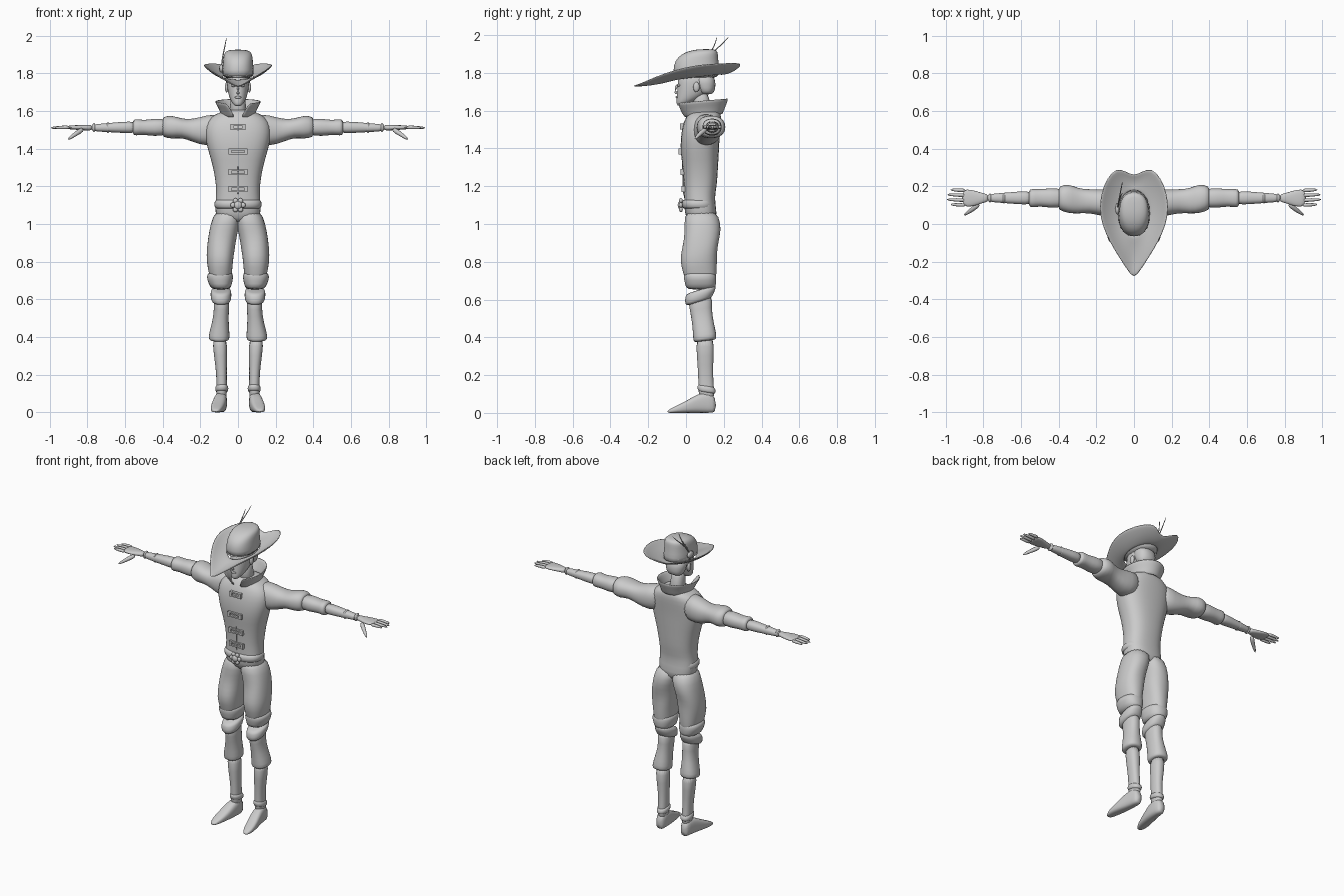
import bpy, bmesh, math
from mathutils import Vector

# Remove the default cube only
default_cube = bpy.data.objects.get("Cube")
if default_cube:
    bpy.data.objects.remove(default_cube, do_unlink=True)

# One plain grey for the whole figure
clay = bpy.data.materials.new("clay grey")
clay.use_nodes = True
GREY = (0.6, 0.6, 0.6, 1)
clay.diffuse_color = GREY
clay.node_tree.nodes["Principled BSDF"].inputs["Base Color"].default_value = GREY


def finish(name, bm, mirror=False, subdivide=1, thickness=0, smooth=True):
    """Turn a bmesh into an object with the shared material and modifiers."""
    bmesh.ops.recalc_face_normals(bm, faces=bm.faces)
    for face in bm.faces:
        face.smooth = smooth
    mesh = bpy.data.meshes.new(name)
    bm.to_mesh(mesh)
    bm.free()
    mesh.materials.append(clay)
    obj = bpy.data.objects.new(name, mesh)
    bpy.context.collection.objects.link(obj)
    if mirror:
        obj.modifiers.new("Mirror", "MIRROR").use_mirror_merge = False
    if thickness:
        solid = obj.modifiers.new("Solidify", "SOLIDIFY")
        solid.thickness = thickness
        solid.offset = 0
    if subdivide:
        sub = obj.modifiers.new("Subdivision", "SUBSURF")
        sub.levels = sub.render_levels = subdivide
    return obj


def skin_rows(bm, rows, closed=True):
    """Join successive rows of points with quads."""
    rows = [[bm.verts.new(p) for p in row] for row in rows]
    count = len(rows[0])
    for low, high in zip(rows, rows[1:]):
        for i in range(count if closed else count - 1):
            j = (i + 1) % count
            bm.faces.new((low[i], low[j], high[j], high[i]))
    return rows


def loft(name, rings, axis="z", mirror=False, power=2.3, tilt=0, ripple=0, sides=20):
    """Skin rounded sections; a ring is (position, a_min, a_max, b_min, b_max)."""
    bm = bmesh.new()
    rows = []
    for k, (t, a0, a1, b0, b1) in enumerate(rings):
        row = []
        for i in range(sides):
            angle = math.tau * i / sides
            c, s = math.cos(angle), math.sin(angle)
            wave = 1 + ripple * math.sin(3 * angle + 2 * k)
            a = (a0 + a1) / 2 + (a1 - a0) / 2 * wave * math.copysign(abs(c) ** (2 / power), c)
            b = (b0 + b1) / 2 + (b1 - b0) / 2 * wave * math.copysign(abs(s) ** (2 / power), s)
            shift = t + tilt * (b - (b0 + b1) / 2)
            row.append({"z": (a, b, shift), "x": (shift, a, b), "y": (a, shift, b)}[axis])
        rows.append(row)
    rows = skin_rows(bm, rows)
    bm.faces.new(rows[0])
    bm.faces.new(rows[-1])
    return finish(name, bm, mirror)


def column(name, rings, **options):
    """Vertical loft centred on x = 0; a ring is (z, half_width, y_min, y_max)."""
    return loft(name, [(z, -w, w, y0, y1) for z, w, y0, y1 in rings], **options)


def blob(name, centre, size, mirror=False):
    bm = bmesh.new()
    bmesh.ops.create_uvsphere(bm, u_segments=12, v_segments=8, radius=1)
    bmesh.ops.scale(bm, vec=size, verts=bm.verts)
    bmesh.ops.translate(bm, vec=centre, verts=bm.verts)
    return finish(name, bm, mirror, subdivide=0)


def box(name, centre, size):
    bm = bmesh.new()
    bmesh.ops.create_cube(bm, size=1)
    bmesh.ops.scale(bm, vec=size, verts=bm.verts)
    bmesh.ops.translate(bm, vec=centre, verts=bm.verts)
    return finish(name, bm, subdivide=0, smooth=False)


def tube(name, points, radii, mirror=False, sides=8):
    """Tapered tube through a few points."""
    bm = bmesh.new()
    points = [Vector(p) for p in points]
    rows = []
    for i, (p, r) in enumerate(zip(points, radii)):
        along = points[min(i + 1, len(points) - 1)] - points[max(i - 1, 0)]
        turn = along.to_track_quat("Z", "Y")
        rows.append([p + turn @ Vector((r * math.cos(math.tau * k / sides),
                                        r * math.sin(math.tau * k / sides), 0))
                     for k in range(sides)])
    rows = skin_rows(bm, rows)
    bm.faces.new(rows[0])
    bm.faces.new(rows[-1])
    return finish(name, bm, mirror)


# Jacket body
column("jacket", [
    (1.0, .1, .01, .16), (1.06, .125, -.01, .165), (1.14, .118, -.01, .15),
    (1.2, .116, -.012, .165), (1.3, .132, -.018, .17), (1.38, .157, -.03, .175),
    (1.45, .175, -.03, .178), (1.52, .18, -.02, .185), (1.57, .15, 0, .188),
    (1.595, .09, .02, .18), (1.61, .05, .04, .15)], power=2.5)

# Belt with a rosette buckle
column("belt", [(1.08, .115, -.01, .15), (1.085, .127, -.024, .158),
                (1.125, .127, -.024, .155), (1.13, .115, -.01, .145)], power=2.4)
blob("buckle_centre", (0, -.03, 1.1), (.022, .014, .022))
for i in range(6):
    a = math.tau * i / 6
    blob(f"buckle_petal_{i}", (.027 * math.cos(a), -.027, 1.1 + .027 * math.sin(a)),
         (.014, .01, .014))

# Front seam and clasps
tube("front_seam", [(0, -.012, 1.14), (0, -.017, 1.28), (0, -.029, 1.4), (0, -.013, 1.55)],
     [.004] * 4)
for i, (z, y, half) in enumerate([(1.185, -.013, .042), (1.275, -.019, .042),
                                  (1.385, -.031, .042), (1.515, -.022, .032)]):
    for side in (-1, 1):
        box(f"clasp_{i}_bar_{side}", (0, y, z + side * .011), (2 * half, .018, .009))
        box(f"clasp_{i}_end_{side}", (side * half, y, z), (.016, .02, .032))

# Flared collar, open at the front
bm = bmesh.new()
rows = []
for k in range(4):
    v = k / 3
    gap = .2 + .35 * v
    row = []
    for i in range(25):
        a = -math.pi / 2 + gap + (math.tau - 2 * gap) * i / 24
        back = (1 + math.sin(a)) / 2
        row.append(((.085 + .035 * v ** 1.5) * math.cos(a),
                    .09 - .012 * v + (.098 + .045 * v) * math.sin(a),
                    1.565 + .015 * back + v * (.075 + .01 * back)))
    rows.append(row)
skin_rows(bm, rows, closed=False)
finish("collar", bm, thickness=.01)

# Arms: puffed sleeve, lower sleeve, forearm, wrist bands and hand
loft("upper_sleeve", [
    (.08, .03, .18, 1.43, 1.59), (.17, .04, .185, 1.41, 1.578), (.24, .06, .185, 1.435, 1.555),
    (.3, .055, .19, 1.46, 1.56), (.35, .055, .215, 1.45, 1.578), (.4, .075, .2, 1.46, 1.57),
    (.4, .09, .18, 1.48, 1.55)], axis="x", mirror=True, ripple=.02)
loft("lower_sleeve", [
    (.36, .085, .19, 1.47, 1.56), (.45, .085, .19, 1.465, 1.56), (.5, .095, .185, 1.475, 1.55),
    (.545, .085, .187, 1.468, 1.56), (.56, .095, .18, 1.475, 1.55)], axis="x", mirror=True)
loft("forearm", [
    (.53, .1, .178, 1.478, 1.548), (.62, .105, .172, 1.484, 1.542), (.7, .112, .165, 1.488, 1.535),
    (.79, .118, .158, 1.493, 1.528)], axis="x", mirror=True)
for x, r in ((.69, .031), (.765, .026)):
    loft(f"wrist_band_{x}", [
        (x - .01, .138 - r, .138 + r, 1.512 - r, 1.512 + r),
        (x + .01, .138 - r, .138 + r, 1.512 - r, 1.512 + r)], axis="x", mirror=True)
loft("palm", [
    (.77, .118, .158, 1.495, 1.527), (.81, .11, .165, 1.497, 1.526), (.86, .09, .183, 1.5, 1.525),
    (.915, .092, .187, 1.504, 1.522)], axis="x", mirror=True)
for i, tip in enumerate((.975, .998, .995, .975)):
    y = .1 + .026 * i
    tube(f"finger_{i}", [(.89, y, 1.513), (.94, y + .002, 1.513), (tip, y + .004, 1.51)],
         [.012, .01, .006], mirror=True)
tube("thumb", [(.82, .11, 1.505), (.86, .075, 1.48), (.905, .045, 1.447)],
     [.017, .013, .007], mirror=True)

# Breeches and their flared cuffs
loft("breeches", [
    (1.08, -.02, .12, -.005, .16), (1.0, -.01, .145, -.01, .188), (.93, .008, .16, -.01, .178),
    (.87, .017, .167, -.02, .167), (.8, .025, .167, -.035, .165), (.74, .032, .155, -.015, .16),
    (.67, .038, .145, 0, .16)], mirror=True, ripple=.025)
loft("breeches_cuff", [
    (.75, .033, .15, -.01, .155), (.725, .022, .172, -.015, .163), (.68, .032, .155, -.005, .16),
    (.65, .04, .14, 0, .155)], mirror=True)

# Stockings, boot tops and ankle bands
loft("boot_top", [
    (.655, .045, .135, .005, .15), (.645, .033, .148, -.005, .165), (.595, .035, .145, -.008, .14),
    (.585, .048, .13, .01, .13)], mirror=True, tilt=.3)
loft("shin", [
    (.63, .042, .135, .005, .145), (.55, .048, .125, .02, .135), (.48, .05, .137, .033, .145),
    (.405, .043, .158, .037, .163), (.385, .047, .155, .04, .16), (.38, .058, .135, .05, .148)],
    mirror=True, tilt=.12)
loft("lower_leg", [
    (.41, .056, .14, .05, .152), (.3, .058, .128, .057, .146), (.2, .06, .114, .065, .142),
    (.12, .058, .115, .065, .15), (.06, .06, .115, .07, .15)], mirror=True)
loft("ankle_band", [
    (.145, .06, .112, .07, .14), (.14, .051, .12, .06, .155), (.115, .05, .122, .06, .16),
    (.105, .06, .115, .07, .15)], mirror=True, tilt=-.15)
loft("shoe", [
    (-.1, .105, .13, 0, .012), (-.065, .085, .147, 0, .032), (0, .068, .143, 0, .062),
    (.06, .058, .13, 0, .1), (.12, .057, .12, 0, .115), (.16, .065, .113, 0, .08)],
    axis="y", mirror=True, power=2.8)

# Neck, head, hair and face
column("neck", [(1.56, .05, .04, .15), (1.64, .04, .035, .125), (1.7, .04, .04, .12)])
column("head", [
    (1.625, .015, -.045, -.015), (1.64, .03, -.052, .02), (1.665, .044, -.05, .075),
    (1.7, .054, -.048, .12), (1.74, .06, -.045, .138), (1.82, .06, -.04, .14)], power=2.1)
column("hair", [(1.685, .04, .08, .135), (1.7, .056, .065, .152), (1.74, .066, .05, .158),
                (1.8, .068, .03, .15)], ripple=.04)
tube("nose", [(0, -.045, 1.74), (0, -.056, 1.715), (0, -.06, 1.7), (0, -.046, 1.69)],
     [.006, .009, .01, .007])
blob("lips", (0, -.046, 1.672), (.018, .009, .007))
blob("eye", (.024, -.038, 1.735), (.012, .008, .007), mirror=True)
blob("ear", (.06, .055, 1.725), (.01, .017, .027), mirror=True)

# Hat brim: a dished sheet from the crown out to a pointed, notched rim
half_rim = [(0, -.295, 1.725), (.035, -.245, 1.742), (.075, -.185, 1.77), (.13, -.095, 1.805),
            (.17, -.005, 1.83), (.185, .08, 1.845), (.175, .16, 1.85), (.148, .24, 1.853),
            (.095, .3, 1.852), (.045, .28, 1.83), (0, .255, 1.815)]
rim = half_rim + [(-x, y, z) for x, y, z in half_rim[-2:0:-1]]
bm = bmesh.new()
rows = []
for k in range(6):
    v = k / 5
    row = []
    for x, y, z in rim:
        a = math.atan2((y - .06) / .15, x / .1)
        inner = Vector((.082 * math.cos(a), .06 + .12 * math.sin(a), 0))
        inner.z = 1.772 + .12 * inner.y
        point = inner.lerp(Vector((x, y, z)), v)
        point.z -= .03 * v * (1 - v)
        row.append(point)
    rows.append(row)
skin_rows(bm, rows)
finish("hat_brim", bm, thickness=.008)

# Hat crown, band and feathers
column("hat_crown", [
    (1.765, .087, -.07, .185), (1.82, .084, -.068, .178), (1.865, .08, -.06, .172),
    (1.9, .077, -.025, .17), (1.918, .065, .02, .165), (1.926, .035, .07, .145)])
column("hat_band", [(1.785, .091, -.075, .186), (1.81, .09, -.074, .183)], tilt=.12)
blob("feather_clip", (-.088, .08, 1.825), (.012, .03, .022))
for i, reach in enumerate((.165, .23)):
    tube(f"feather_{i}", [(-.088, .08, 1.82), (-.082, .115, 1.89),
                          (-.07, .08 + reach / 2.3, 1.94), (-.06, reach, 1.995)],
         [.005, .004, .003, .002])
